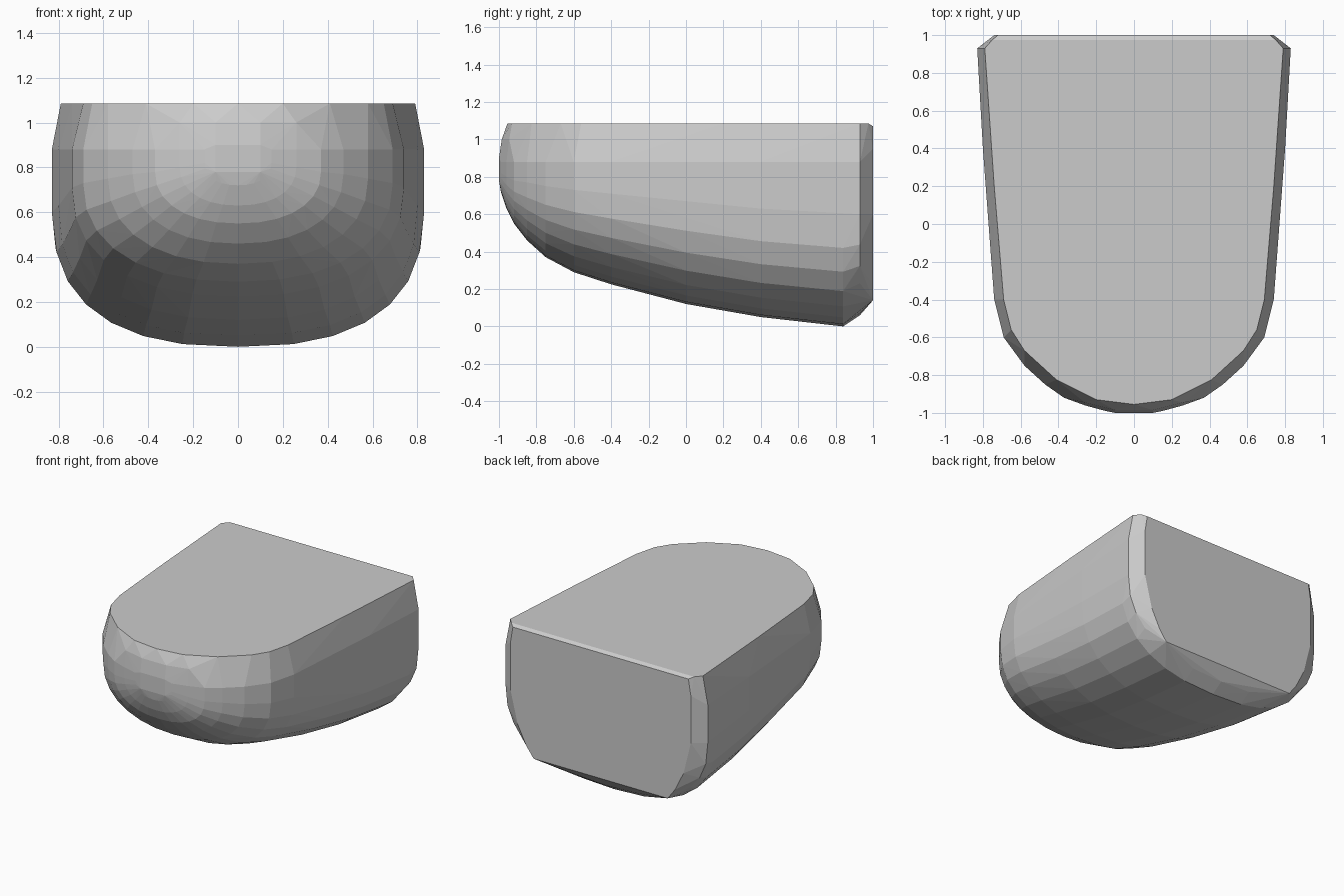
import bpy, bmesh
from math import sin, cos, pi, radians

if "Cube" in bpy.data.objects:
    bpy.data.objects.remove(bpy.data.objects["Cube"])

TOP = 1.085
bm = bmesh.new()


def add(x, y, z):
    """Add a point and its mirror image across x = 0."""
    for s in ((-1, 1) if x > 0.001 else (1,)):
        bm.verts.new((s * x, y, z))


# Stations along the hull: y, half width, keel height, height of the widest point
stations = [
    (-0.99, 0.15, 0.72, 0.82), (-0.96, 0.26, 0.63, 0.80), (-0.92, 0.37, 0.55, 0.78),
    (-0.85, 0.47, 0.46, 0.77), (-0.75, 0.58, 0.37, 0.75), (-0.60, 0.69, 0.29, 0.73),
    (-0.40, 0.74, 0.225, 0.71), (0.00, 0.77, 0.12, 0.67), (0.40, 0.80, 0.05, 0.63),
    (0.84, 0.825, 0.0, 0.60), (0.93, 0.83, 0.06, 0.60),
]
for y, w, keel, mid in stations:
    n = 2.2 + 0.3 * min(1, (y + 1) / 1.4)      # rounder nose, boxier tail
    for i in range(8):
        a = i / 7 * pi / 2
        add(w * sin(a) ** (2 / n), y, mid - (mid - keel) * max(0, cos(a)) ** (2 / n))
    add(w, y, 0.88)

# Tip of the nose
for x, y, z in [(0.1, -1, 0.78), (0.1, -1, 0.9), (0.1, -0.985, 1.0), (0.26, -0.945, 1.0)]:
    add(x, y, z)

# Rim of the flat top
for x, y in [(0, -0.955), (0.2, -0.93), (0.41, -0.825), (0.58, -0.67), (0.65, -0.56),
             (0.69, -0.4), (0.74, 0.2), (0.79, 0.93), (0.75, 0.975)]:
    add(x, y, TOP)

# Flat back face, inset from the sides and bottom
for x, z in [(0.55, 0.14), (0.61, 0.22), (0.68, 0.36), (0.74, 0.6), (0.74, 0.95), (0.72, 1.07)]:
    add(x, 1.0, z)

# Skin the points and merge the flat regions
hull = bmesh.ops.convex_hull(bm, input=bm.verts)
loose = [v for v in bm.verts if not v.link_faces]
bmesh.ops.delete(bm, geom=loose, context='VERTS')
bmesh.ops.dissolve_limit(bm, angle_limit=radians(0.5), verts=bm.verts, edges=bm.edges)
bmesh.ops.recalc_face_normals(bm, faces=bm.faces)

mesh = bpy.data.meshes.new("rounded_hull")
bm.to_mesh(mesh)
bm.free()
bpy.context.collection.objects.link(bpy.data.objects.new("rounded_hull", mesh))
